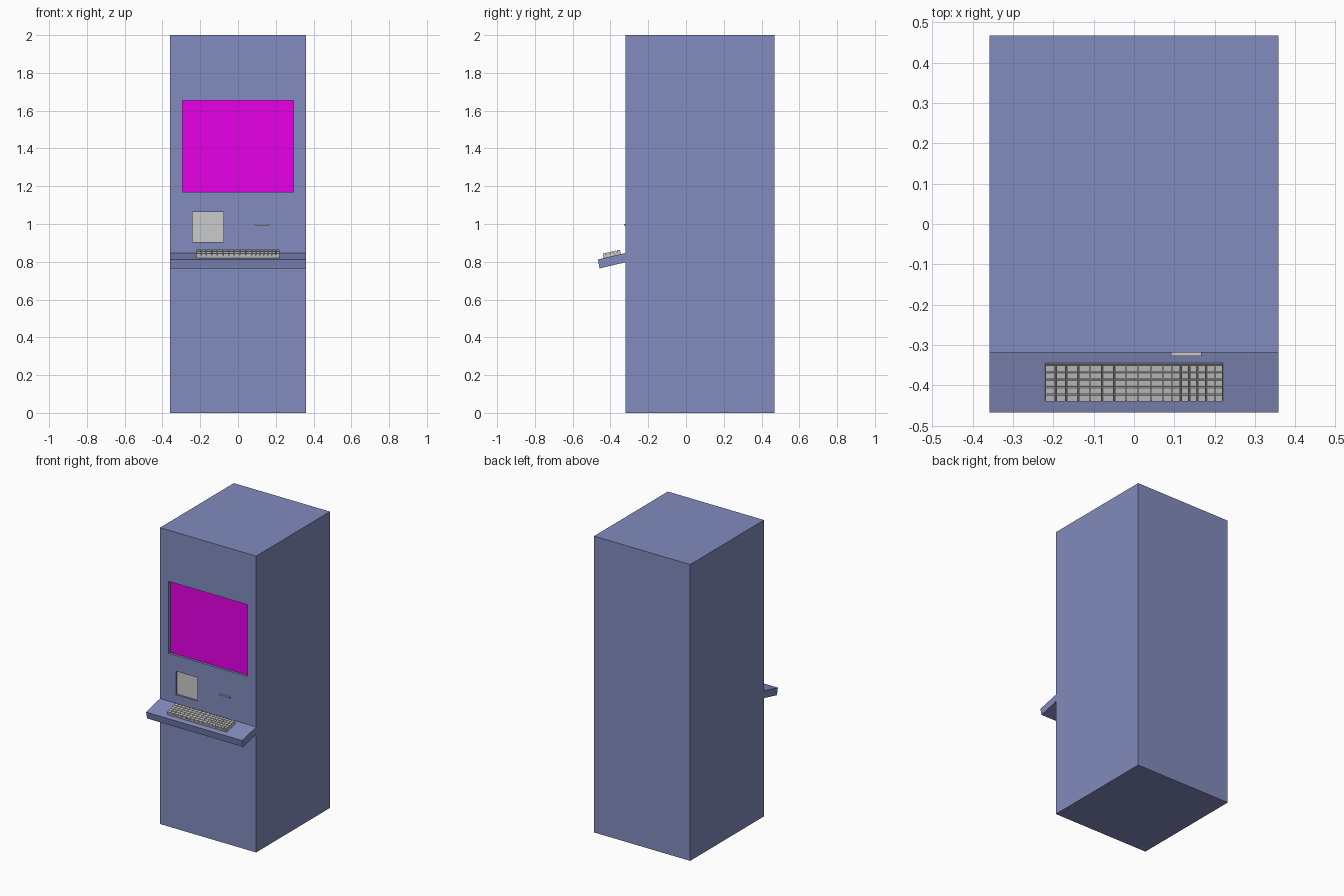
import bpy, bmesh, math
from mathutils import Vector, Matrix

if "Cube" in bpy.data.objects:
    bpy.data.objects.remove(bpy.data.objects["Cube"])


def material(name, rgb):
    m = bpy.data.materials.new(name)
    m.diffuse_color = (*rgb, 1)
    m.use_nodes = True
    m.node_tree.nodes["Principled BSDF"].inputs["Base Color"].default_value = m.diffuse_color
    return m


BLUE = material("blue_paint", (0.225, 0.26, 0.51))
MAGENTA = material("screen_magenta", (0.8, 0.0, 0.8))
GREY = material("mid_grey", (0.54, 0.54, 0.54))


def finish(name, bm, mat=None):
    bmesh.ops.recalc_face_normals(bm, faces=bm.faces)
    me = bpy.data.meshes.new(name)
    bm.to_mesh(me)
    bm.free()
    ob = bpy.data.objects.new(name, me)
    bpy.context.collection.objects.link(ob)
    if mat:
        me.materials.append(mat)
    return ob


def add_box(bm, lo, hi, taper=0.0):
    """Axis-aligned box; taper narrows the top face."""
    lo, hi = Vector(lo), Vector(hi)
    mid, size = (lo + hi) / 2, hi - lo
    verts = bmesh.ops.create_cube(bm, size=1)["verts"]
    for v in verts:
        t = taper if v.co.z > 0 else 0
        v.co = Vector((mid.x + v.co.x * (size.x - 2 * t),
                       mid.y + v.co.y * (size.y - 2 * t),
                       mid.z + v.co.z * size.z))


def box(name, lo, hi, mat=None):
    bm = bmesh.new()
    add_box(bm, lo, hi)
    return finish(name, bm, mat)


# Cabinet body
HALF_W, FRONT, BACK = 0.359, -0.319, 0.468
cabinet = box("cabinet", (-HALF_W, FRONT, 0), (HALF_W, BACK, 2), BLUE)


# Recessed panels: pocket cut into the front, flat panel at the bottom of it
def recessed_panel(name, x0, x1, z0, z1, depth, mat=None):
    cutter = box(name + "_cutter", (x0, FRONT - 0.05, z0), (x1, FRONT + depth, z1))
    cutter.hide_render = True
    mod = cabinet.modifiers.new(name + "_pocket", 'BOOLEAN')
    mod.operation = 'DIFFERENCE'
    mod.solver = 'EXACT'
    mod.object = cutter
    bpy.context.view_layer.objects.active = cabinet
    bpy.ops.object.modifier_apply(modifier=mod.name)
    bpy.data.objects.remove(cutter)
    box(name, (x0, FRONT + depth - 0.003, z0), (x1, FRONT + depth + 0.003, z1), mat)


recessed_panel("screen", -0.294, 0.294, 1.169, 1.655, 0.020, MAGENTA)
recessed_panel("side_panel", -0.241, -0.078, 0.904, 1.063, 0.016, GREY)

# Card slot lip
box("card_slot", (0.092, -0.328, 0.993), (0.168, FRONT + 0.005, 1.000), GREY)

# Sloping shelf: side profile extruded across the cabinet width
SHELF_BACK = FRONT + 0.005
bm = bmesh.new()
profile = [(SHELF_BACK, 0.848), (-0.467, 0.812), (-0.457, 0.765), (SHELF_BACK, 0.799)]
face = bm.faces.new([bm.verts.new((-HALF_W, y, z)) for y, z in profile])
ext = bmesh.ops.extrude_face_region(bm, geom=[face])["geom"]
bmesh.ops.translate(bm, vec=(2 * HALF_W, 0, 0),
                    verts=[g for g in ext if isinstance(g, bmesh.types.BMVert)])
finish("shelf", bm, BLUE)

# Keyboard, built flat then tilted to lie on the shelf
tilt = math.atan2(0.848 - 0.812, SHELF_BACK + 0.467)
place = Matrix.Translation((0, -0.436, 0.8195)) @ Matrix.Rotation(tilt, 4, 'X')
depth, rows, gap = 0.094, 5, 0.0008

bm = bmesh.new()
add_box(bm, (-0.221, 0, 0), (0.221, depth, 0.014))
bm.transform(place)
finish("keyboard_base", bm, GREY)

cols = [-0.221, -0.194, -0.168, -0.138, -0.109, -0.079, -0.049, -0.020, 0.010,
        0.042, 0.072, 0.094, 0.116, 0.137, 0.157, 0.179, 0.201, 0.221]
bm = bmesh.new()
pitch = depth / rows
for r in range(rows):
    for x0, x1 in zip(cols, cols[1:]):
        add_box(bm, (x0 + gap, r * pitch + gap, 0.013),
                (x1 - gap, (r + 1) * pitch - gap, 0.024), taper=0.0008)
bm.transform(place)
finish("keyboard_keys", bm, GREY)
